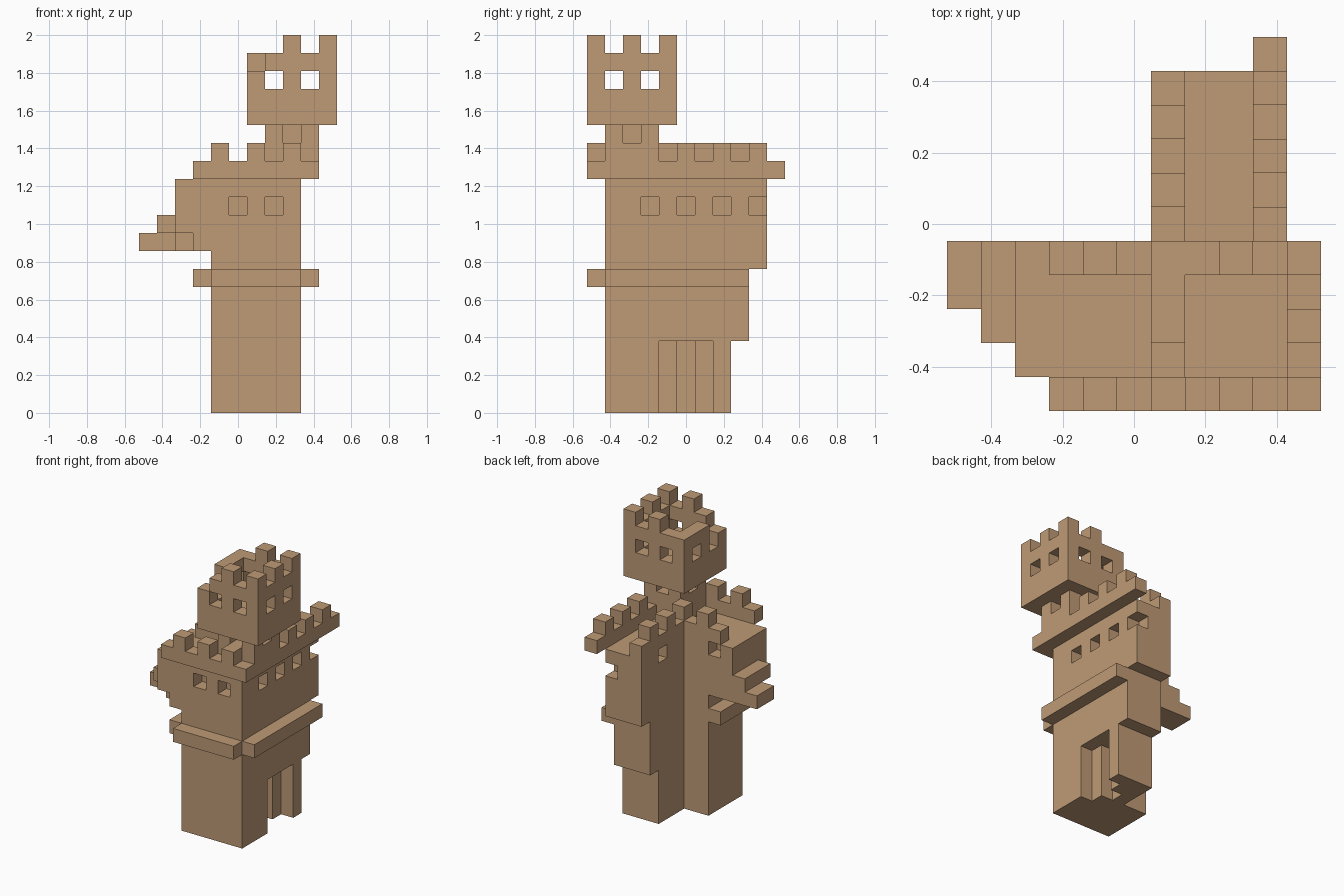
import bpy, bmesh
from mathutils import Vector

cube = bpy.data.objects.get("Cube")
if cube:
    bpy.data.objects.remove(cube, do_unlink=True)

S = 2 / 21                      # edge of one block
ORIGIN = Vector((-5.5, -5.5, 0))

stone = bpy.data.materials.new("tan stone")
COLOUR = (0.52, 0.325, 0.18, 1)
stone.diffuse_color = COLOUR
stone.use_nodes = True
stone.node_tree.nodes["Principled BSDF"].inputs["Base Color"].default_value = COLOUR


def box(x0, x1, y0, y1, z0, z1):
    """Blocks in an inclusive range along each axis."""
    return {(x, y, z) for x in range(x0, x1 + 1)
            for y in range(y0, y1 + 1) for z in range(z0, z1 + 1)}


parts = {}

# Ruined main walls: front wall with stepped broken end, side wall stepping outward
front_wall = (box(4, 8, 1, 4, 0, 12) | box(2, 3, 1, 4, 10, 12) | box(3, 3, 1, 4, 9, 9)
              | box(2, 2, 2, 4, 9, 9) | box(0, 1, 3, 4, 9, 9) | box(1, 1, 2, 4, 10, 10))
side_wall = box(6, 8, 5, 7, 0, 12) | box(6, 8, 8, 8, 4, 12) | box(6, 8, 9, 9, 8, 12)

# Window niches outside and inside
for x in (5, 7):
    front_wall -= box(x, x, 1, 1, 11, 11)
front_wall -= box(3, 3, 4, 4, 12, 12)
front_wall -= box(8, 8, 3, 3, 11, 11)
for y in (5, 7, 9):
    side_wall -= box(8, 8, y, y, 11, 11)
side_wall -= box(6, 6, 7, 7, 12, 12)

# Stepped doorway recess
doorway = box(8, 8, 4, 6, 0, 3) | box(7, 7, 5, 5, 0, 3)
parts["front_wall"] = front_wall - doorway
parts["side_wall"] = side_wall - doorway

# Ledge around the middle, without corner blocks
parts["middle_ledge"] = box(4, 8, 0, 0, 7, 7) | box(9, 9, 1, 8, 7, 7) | box(3, 3, 1, 4, 7, 7)

# Outer overhanging parapet and its merlons
outer = box(3, 9, 0, 0, 13, 13) | box(9, 9, 1, 10, 13, 13)
for x in (4, 6, 8):
    outer |= box(x, x, 0, 0, 14, 14)
for y in (5, 7, 9):
    outer |= box(9, 9, y, y, 14, 14)
parts["outer_parapet"] = outer

# Inner parapet and its merlons
inner = box(3, 6, 4, 4, 13, 13) | box(6, 6, 5, 9, 13, 13) | box(4, 4, 4, 4, 14, 14)
for y in (4, 6, 8):
    inner |= box(6, 6, y, y, 14, 14)
parts["inner_parapet"] = inner

# Neck carrying the turret, with a notch in the middle of each side
neck = box(7, 9, 1, 3, 13, 15)
for x, y in ((8, 1), (8, 3), (7, 2), (9, 2)):
    neck -= box(x, x, y, y, 15, 15)
parts["turret_neck"] = neck

# Hollow turret with windows, merlons and one broken corner
turret = box(6, 10, 0, 4, 16, 19) - box(7, 9, 1, 3, 17, 19)
for a in (1, 3):
    turret -= box(6 + a, 6 + a, 0, 4, 18, 18) | box(6, 10, a, a, 18, 18)
turret -= box(6, 6, 0, 1, 19, 19)
for x, y in ((8, 0), (10, 0), (10, 2), (10, 4), (8, 4)):
    turret |= box(x, x, y, y, 20, 20)
parts["turret"] = turret

solid = set().union(*parts.values())


def skin(name, cells):
    """Mesh only the exposed sides of the blocks, merged into large flat faces."""
    bm = bmesh.new()
    for c in sorted(cells):
        for axis in range(3):
            for side in (0, 1):
                n = list(c)
                n[axis] += 2 * side - 1
                if tuple(n) in solid:
                    continue
                u, v = (axis + 1) % 3, (axis + 2) % 3
                ring = []
                for du, dv in ((0, 0), (1, 0), (1, 1), (0, 1)):
                    p = Vector(c) + ORIGIN
                    p[axis] += side
                    p[u] += du
                    p[v] += dv
                    ring.append(bm.verts.new(p * S))
                bm.faces.new(ring if side else ring[::-1])
    bmesh.ops.remove_doubles(bm, verts=bm.verts[:], dist=1e-4)
    bmesh.ops.dissolve_limit(bm, angle_limit=0.01, verts=bm.verts[:], edges=bm.edges[:])
    mesh = bpy.data.meshes.new(name)
    bm.to_mesh(mesh)
    bm.free()
    mesh.materials.append(stone)
    bpy.context.collection.objects.link(bpy.data.objects.new(name, mesh))


for part_name, part_cells in parts.items():
    skin(part_name, part_cells)
